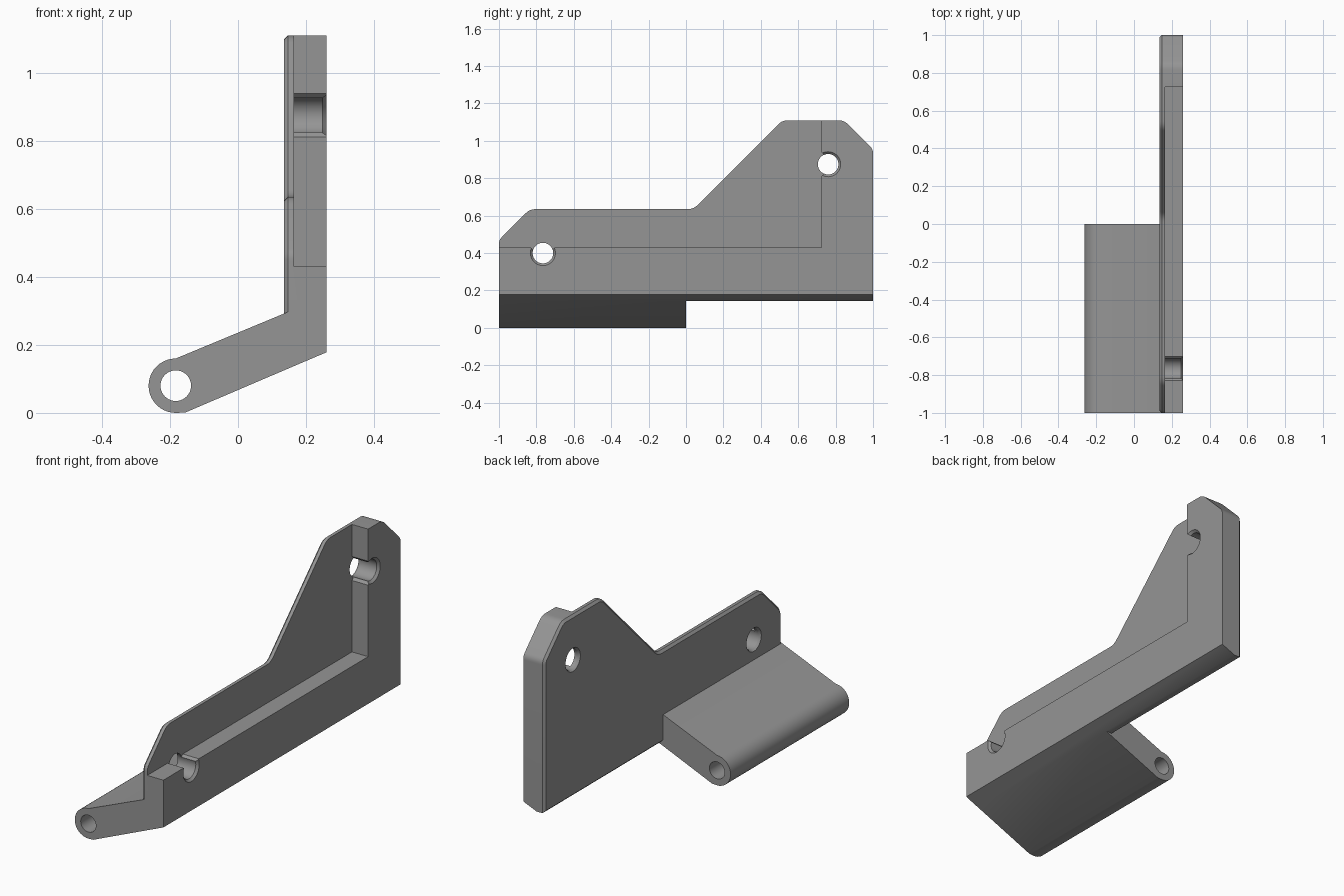
import bpy, bmesh, math
from mathutils import Vector

if "Cube" in bpy.data.objects:
    bpy.data.objects.remove(bpy.data.objects["Cube"])

grey = bpy.data.materials.new("mid grey")
grey.diffuse_color = (0.30, 0.30, 0.30, 1)
grey.use_nodes = True
grey.node_tree.nodes["Principled BSDF"].inputs["Base Color"].default_value = grey.diffuse_color


def loft(name, rings):
    """Closed solid through matching rings of 3D points."""
    bm = bmesh.new()
    vs = [[bm.verts.new(p) for p in r] for r in rings]
    n = len(vs[0])
    bm.faces.new(vs[0])
    bm.faces.new(vs[-1])
    for a, b in zip(vs, vs[1:]):
        for i in range(n):
            j = (i + 1) % n
            bm.faces.new((a[i], a[j], b[j], b[i]))
    bmesh.ops.recalc_face_normals(bm, faces=bm.faces)
    me = bpy.data.meshes.new(name)
    bm.to_mesh(me)
    bm.free()
    me.materials.append(grey)
    ob = bpy.data.objects.new(name, me)
    bpy.context.collection.objects.link(ob)
    return ob


def along_x(name, pts, x0, x1):
    return loft(name, [[(x, y, z) for y, z in pts] for x in (x0, x1)])


def along_y(name, pts, y0, y1):
    return loft(name, [[(x, y, z) for x, z in pts] for y in (y0, y1)])


def circle(cx, cz, r, n=40):
    return [(cx + r * math.cos(2 * math.pi * i / n),
             cz + r * math.sin(2 * math.pi * i / n)) for i in range(n)]


def rounded(corners, steps=5):
    """Polygon with each (y, z, cut length) corner softened."""
    out = []
    for i, (y, z, c) in enumerate(corners):
        p = Vector((y, z))
        if c == 0:
            out.append(p)
            continue
        a = p + (Vector(corners[i - 1][:2]) - p).normalized() * c
        b = p + (Vector(corners[(i + 1) % len(corners)][:2]) - p).normalized() * c
        for k in range(steps + 1):
            t = k / steps
            out.append(a * (1 - t) ** 2 + p * 2 * t * (1 - t) + b * t * t)
    return out


def inset(pts, d):
    """Offset a counter-clockwise polygon inwards."""
    out = []
    for i, p in enumerate(pts):
        e1 = (p - pts[i - 1]).normalized()
        e2 = (pts[(i + 1) % len(pts)] - p).normalized()
        n1, n2 = Vector((-e1.y, e1.x)), Vector((-e2.y, e2.x))
        out.append(p + (n1 + n2) * d / (1 + n1.dot(n2)))
    return out


def combine(target, other, op):
    m = target.modifiers.new(op, 'BOOLEAN')
    m.operation, m.object, m.solver = op, other, 'EXACT'
    bpy.context.view_layer.objects.active = target
    bpy.ops.object.modifier_apply(modifier=m.name)
    bpy.data.objects.remove(other)


# Side plate with a chamfered back rim
outline = rounded([(-1, .145, 0), (1, .145, 0), (1, .955, .02), (.845, 1.11, .03),
                   (.515, 1.11, .03), (.04, .635, .03), (-.835, .635, .03),
                   (-1, .47, .02)])
rim = inset(outline, .012)
plate = loft("hinge_plate", [[(.135, *p) for p in rim], [(.147, *p) for p in outline],
                             [(.26, *p) for p in outline]])

# Pocket leaving a thick L-shaped border
combine(plate, along_x("pocket", [(-1.2, .43), (.725, .43), (.725, 1.3), (-1.2, 1.3)],
                       .165, .4), 'DIFFERENCE')
# Sloped underside
combine(plate, along_y("slope", [(.338, .211), (.104, .112), (.338, .05)], -1.2, 1.2),
        'DIFFERENCE')

# Screw holes, countersunk on both faces
for y, z in ((-.765, .4), (.76, .875)):
    rings = [(.115, .075), (.147, .055), (.248, .055), (.28, .087)]
    bore = loft("bore", [[(x, *p) for p in circle(y, z, r)] for x, r in rings])
    combine(plate, bore, 'DIFFERENCE')
# Flared mouths where the holes open into the pocket
combine(plate, along_x("mouth", [(-.815, .416), (-.715, .416), (-.697, .434), (-.833, .434)],
                       .165, .3), 'DIFFERENCE')
combine(plate, along_x("mouth", [(.739, .825), (.739, .925), (.721, .943), (.721, .807)],
                       .165, .3), 'DIFFERENCE')

# Hinge arm with knuckle end
px, pz, pr = -.183, .08, .08
knuckle = [(px + pr * math.cos(math.radians(a)), pz + pr * math.sin(math.radians(a)))
           for a in range(90, 271, 9)]
arm = along_y("hinge_arm", knuckle + [(-.155, .001), (.182, .145), (.182, .297),
                                      (.147, .297)], -1, 0)
combine(arm, along_y("pin_hole", circle(px, pz, .045), -1.2, .2), 'DIFFERENCE')
combine(plate, arm, 'UNION')

bpy.ops.object.select_all(action='DESELECT')
plate.select_set(True)
bpy.context.view_layer.objects.active = plate
bpy.ops.object.shade_smooth_by_angle(angle=math.radians(25))
